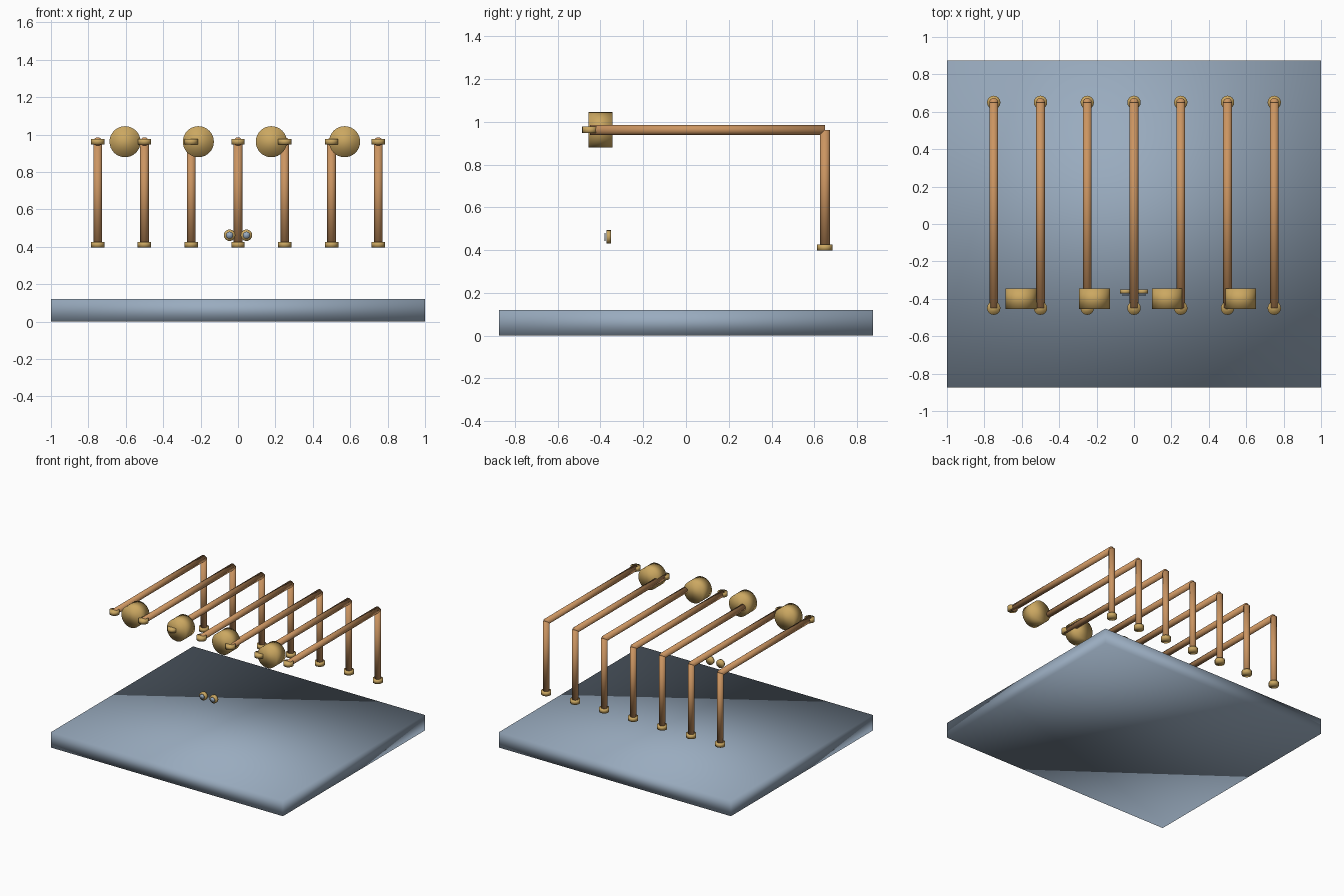
import bpy
from math import radians

cube = bpy.data.objects.get("Cube")
if cube:
    bpy.data.objects.remove(cube, do_unlink=True)


def material(name, rgb):
    mat = bpy.data.materials.new(name)
    mat.use_nodes = True
    colour = (*rgb, 1)
    mat.diffuse_color = colour
    mat.node_tree.nodes["Principled BSDF"].inputs["Base Color"].default_value = colour
    return mat


STEEL = material("blue grey steel", (0.32, 0.41, 0.52))
BRASS = material("brass", (0.60, 0.39, 0.12))
COPPER = material("copper", (0.60, 0.30, 0.12))


def finish(name, mat):
    obj = bpy.context.object
    obj.name = name
    obj.data.materials.append(mat)
    bpy.ops.object.shade_smooth()
    return obj


def cylinder(name, mat, radius, length, centre, along_y=False, sides=16):
    tilt = radians(90) if along_y else 0
    bpy.ops.mesh.primitive_cylinder_add(vertices=sides, radius=radius, depth=length,
                                        location=centre, rotation=(tilt, 0, 0))
    return finish(name, mat)


# Base slab, softly shaded across its corners
bpy.ops.mesh.primitive_cube_add(size=1, location=(0, 0, 0.06))
slab = bpy.context.object
slab.scale = (2, 1.75, 0.12)
bpy.ops.object.transform_apply(location=False, rotation=False, scale=True)
finish("base_slab", STEEL)

# Row of bent pipes with a brass collar at each open end
FRONT, BACK, TOP, FOOT = -0.45, 0.65, 0.962, 0.412
for i in range(7):
    x = (i - 3) * 0.25
    cylinder(f"pipe_run_{i}", COPPER, 0.0235, BACK - FRONT,
             (x, (FRONT + BACK) / 2, TOP), along_y=True)
    cylinder(f"pipe_drop_{i}", COPPER, 0.0235, TOP - FOOT,
             (x, BACK, (TOP + FOOT) / 2))
    cylinder(f"front_collar_{i}", BRASS, 0.036, 0.03, (x, FRONT, TOP))
    cylinder(f"foot_collar_{i}", BRASS, 0.036, 0.03, (x, BACK, FOOT))

# Drums between the pipes
for i, x in enumerate((-0.604, -0.212, 0.178, 0.57)):
    cylinder(f"drum_{i}", BRASS, 0.083, 0.11, (x, -0.4, TOP), along_y=True, sides=32)

# Pair of small gauges with steel faces
for side, x in (("right", -0.045), ("left", 0.045)):
    cylinder(f"gauge_rim_{side}", BRASS, 0.031, 0.02, (x, -0.361, 0.462), along_y=True)
    cylinder(f"gauge_face_{side}", STEEL, 0.019, 0.006, (x, -0.379, 0.462), along_y=True)
